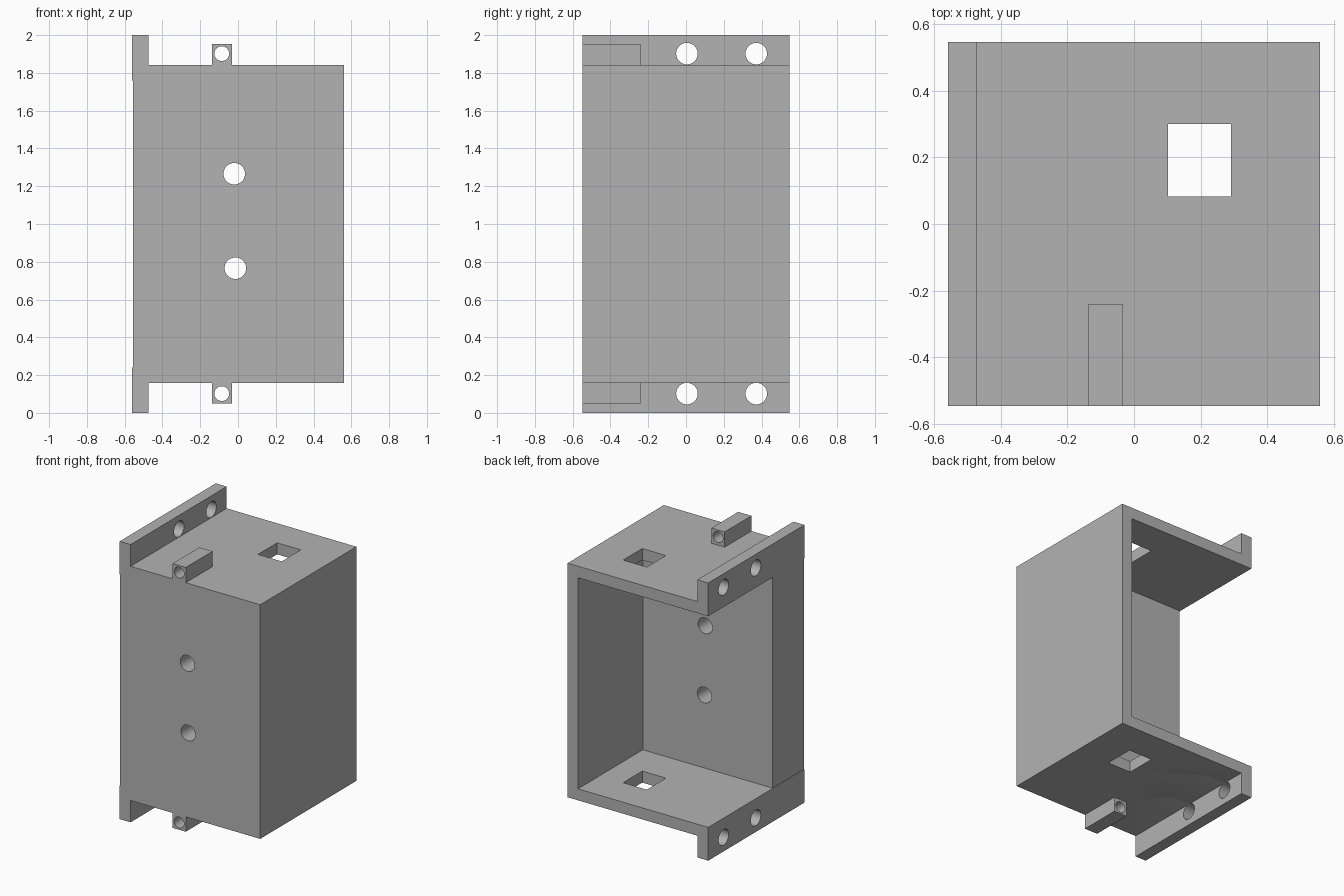
import bpy
import bmesh
import math
from mathutils import Matrix

cube = bpy.data.objects.get("Cube")
if cube:
    bpy.data.objects.remove(cube, do_unlink=True)

grey = bpy.data.materials.new("plain grey")
grey.use_nodes = True
colour = (0.45, 0.45, 0.45, 1)
grey.diffuse_color = colour
grey.node_tree.nodes["Principled BSDF"].inputs["Base Color"].default_value = colour

FRONT, BACK = -0.547, 0.547
SIDE, TOP, SHELF = 0.56, 2.0, 1.843
WALL = 0.083


def add_object(name, bm):
    bmesh.ops.recalc_face_normals(bm, faces=bm.faces)
    mesh = bpy.data.meshes.new(name)
    bm.to_mesh(mesh)
    bm.free()
    mesh.materials.append(grey)
    obj = bpy.data.objects.new(name, mesh)
    bpy.context.collection.objects.link(obj)
    return obj


def box(name, low, high):
    bm = bmesh.new()
    bmesh.ops.create_cube(bm, size=1)
    for v in bm.verts:
        v.co = [h if c > 0 else l for c, l, h in zip(v.co, low, high)]
    return add_object(name, bm)


def rod(name, centre, radius, length, axis):
    bm = bmesh.new()
    turn = Matrix.Rotation(math.pi / 2, 4, "Y" if axis == "X" else "X")
    bmesh.ops.create_cone(bm, cap_ends=True, segments=40, radius1=radius,
                          radius2=radius, depth=length,
                          matrix=Matrix.Translation(centre) @ turn)
    return add_object(name, bm)


def combine(target, tool, operation):
    mod = target.modifiers.new(tool.name, "BOOLEAN")
    mod.operation = operation
    mod.solver = "EXACT"
    mod.object = tool
    bpy.context.view_layer.objects.active = target
    bpy.ops.object.modifier_apply(modifier=mod.name)
    bpy.data.objects.remove(tool, do_unlink=True)


# Housing block with its two mounting flanges, extruded front to back
flange = -SIDE + 0.087
upper = [(-SIDE, TOP), (flange, TOP), (flange, SHELF), (SIDE, SHELF)]
outline = upper + [(x, TOP - z) for x, z in reversed(upper)]
bm = bmesh.new()
face = bm.faces.new([bm.verts.new((x, FRONT, z)) for x, z in outline])
extruded = bmesh.ops.extrude_face_region(bm, geom=[face])["geom"]
bmesh.ops.translate(bm, vec=(0, BACK - FRONT, 0),
                    verts=[g for g in extruded if isinstance(g, bmesh.types.BMVert)])
housing = add_object("housing", bm)

# Cavity open to the back and to the flange side, with a thick front wall
floor, ceiling = TOP - SHELF + WALL, SHELF - WALL
combine(housing, box("cavity", (-1, -0.19, floor), (SIDE - WALL, 1, ceiling)), "DIFFERENCE")
combine(housing, box("front_wall_setback", (-1, -1, floor), (-SIDE + 0.004, 1, ceiling)),
        "DIFFERENCE")

# Cable tabs above and below
for low, high in ((SHELF - 0.03, 1.953), (0.05, TOP - SHELF + 0.03)):
    combine(housing, box("tab", (-0.138, FRONT, low), (-0.033, -0.242, high)), "UNION")

# Square windows through the top and bottom plates
combine(housing, box("window", (0.102, 0.082, -1), (0.291, 0.3, 3)), "DIFFERENCE")

# Round holes in the front wall, tabs and flanges
for x, z in ((-0.02, 1.266), (-0.014, 0.766)):
    combine(housing, rod("wall_hole", (x, -0.4, z), 0.057, 1, "Y"), "DIFFERENCE")
for z in (0.102, 1.902):
    combine(housing, rod("tab_hole", (-0.086, -0.4, z), 0.039, 1, "Y"), "DIFFERENCE")
    for y in (0.005, 0.372):
        combine(housing, rod("flange_hole", (-0.52, y, z), 0.057, 0.4, "X"), "DIFFERENCE")

bpy.ops.object.select_all(action="DESELECT")
housing.select_set(True)
bpy.context.view_layer.objects.active = housing
bpy.ops.object.shade_smooth_by_angle(angle=math.radians(30))
